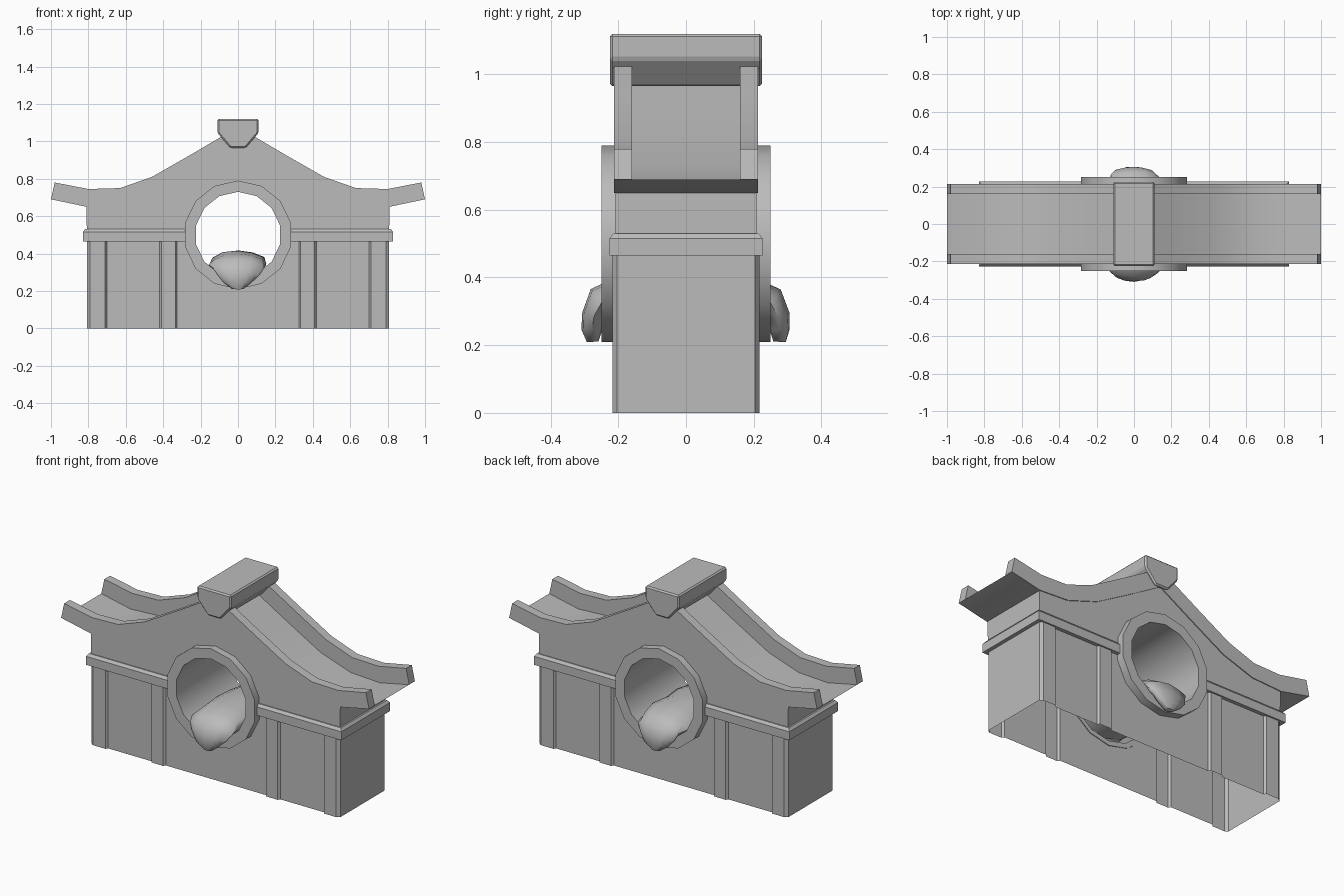
import bpy, bmesh, math, random
from mathutils import Vector

random.seed(4)
if "Cube" in bpy.data.objects:
    bpy.data.objects.remove(bpy.data.objects["Cube"])

stone = bpy.data.materials.new("grey stone")
stone.use_nodes = True
GREY = (0.5, 0.5, 0.5, 1)
stone.diffuse_color = GREY
stone.node_tree.nodes["Principled BSDF"].inputs["Base Color"].default_value = GREY

HOLE_Z = 0.5


def finish(name, bm):
    bmesh.ops.recalc_face_normals(bm, faces=bm.faces)
    mesh = bpy.data.meshes.new(name)
    bm.to_mesh(mesh)
    bm.free()
    mesh.materials.append(stone)
    obj = bpy.data.objects.new(name, mesh)
    bpy.context.collection.objects.link(obj)
    return obj


def loft(rings, closed=True, caps=True):
    """Skin a row of point rings into a surface."""
    bm = bmesh.new()
    rows = [[bm.verts.new(p) for p in ring] for ring in rings]
    n = len(rows[0])
    for a, b in zip(rows, rows[1:]):
        for i in range(n if closed else n - 1):
            j = (i + 1) % n
            bm.faces.new((a[i], a[j], b[j], b[i]))
    if caps:
        bm.faces.new(rows[0])
        bm.faces.new(rows[-1])
    return bm


def smooth(obj, angle=32):
    bpy.ops.object.select_all(action="DESELECT")
    bpy.context.view_layer.objects.active = obj
    obj.select_set(True)
    bpy.ops.object.shade_smooth_by_angle(angle=math.radians(angle))


def circle(radius, y, sides=14):
    return [(radius * math.sin(2 * math.pi * i / sides), y,
             HOLE_Z + radius * math.cos(2 * math.pi * i / sides)) for i in range(sides)]


def cut_hole(obj):
    """Cut the round opening, then leave only the outer skin."""
    cutter = finish("opening_cutter", loft([circle(0.26, -1), circle(0.26, 1)]))
    cutter.hide_render = True
    mod = obj.modifiers.new("opening", "BOOLEAN")
    mod.operation, mod.solver, mod.object = "DIFFERENCE", "EXACT", cutter
    bpy.context.view_layer.objects.active = obj
    bpy.ops.object.modifier_apply(modifier=mod.name)
    bpy.data.objects.remove(cutter)
    bm = bmesh.new()
    bm.from_mesh(obj.data)
    bm.normal_update()
    drop = []
    for f in bm.faces:
        c = f.calc_center_median()
        near = math.hypot(c.x, c.z - HOLE_Z) < 0.27
        if abs(f.normal.y) < 0.5 and (near or abs(f.normal.z) > 0.3):
            drop.append(f)
    bmesh.ops.delete(bm, geom=drop, context="FACES")
    bm.to_mesh(obj.data)
    bm.free()


# Lower wall with shallow pilasters, open underneath
FLAT, RAISED = 0.204, 0.217
quarter = [(0.325, FLAT), (0.335, RAISED), (0.41, RAISED), (0.42, FLAT),
           (0.70, FLAT), (0.71, RAISED), (0.79, RAISED), (0.808, FLAT)]
half = quarter + [(x, -y) for x, y in reversed(quarter)]
plan = half + [(-x, -y) for x, y in half]
wall = finish("lower_wall", loft([[(x, y, z) for x, y in plan] for z in (0, HOLE_Z)]))
cut_hole(wall)

# Roof curves, from the ridge out to the eave
upper = [(0, 1.075), (0.08, 1.03), (0.25, 0.93), (0.46, 0.81),
         (0.63, 0.75), (0.80, 0.745), (0.98, 0.78)]
lower = [(0, 0.97), (0.035, 0.95), (0.205, 0.85), (0.425, 0.725),
         (0.62, 0.66), (0.81, 0.65), (1.0, 0.69)]


def both(curve):
    return [(-x, z) for x, z in reversed(curve[1:])] + curve


# Gable wall under the roof
outline = [(-0.808, HOLE_Z)] + both(lower[:-1]) + [(0.808, HOLE_Z)]
gable = finish("gable_wall", loft([[(x, y, z) for x, z in outline] for y in (-0.208, 0.208)]))
cut_hole(gable)

# Sunken roof pan and the raised curbs on its two edges
pan = finish("roof_pan", loft([[(x, -0.2, z), (x, 0.2, z)] for x, z in both(lower)],
                              closed=False, caps=False))
smooth(pan)
for side, label in ((-1, "front"), (1, "back")):
    rings = []
    for (xt, zt), (xb, zb) in zip(both(upper), both(lower)):
        inner, outer = side * 0.16, side * 0.213
        rings.append([(xt, inner, zt), (xt, outer, zt), (xb, outer, zb), (xb, inner, zb)])
    smooth(finish(label + "_roof_curb", loft(rings)))

# Ridge cap
cap_half = [(0.11, 1.12), (0.11, 1.045), (0.042, 0.965)]
cap_outline = cap_half + [(-x, z) for x, z in reversed(cap_half)]
cap = finish("ridge_cap", loft([[(x, y, z) for x, z in cap_outline] for y in (-0.225, 0.225)]))
bevel = cap.modifiers.new("edge", "BEVEL")
bevel.width, bevel.segments = 0.008, 1

# Cornice band, interrupted at the round opening
bands = [(0, 0.465), (0.022, 0.465), (0.022, 0.515), (0.01, 0.53), (0, 0.53)]
rings = []
for d, z in bands:
    hx, hy = 0.808 + d, FLAT + d
    rings.append([(hx, hy, z), (-hx, hy, z), (-hx, -hy, z), (hx, -hy, z)])
bm = loft(rings, caps=False)
for x in (-0.26, 0.26):
    bmesh.ops.bisect_plane(bm, geom=bm.verts[:] + bm.edges[:] + bm.faces[:],
                           plane_co=(x, 0, 0), plane_no=(1, 0, 0))
middle = [f for f in bm.faces if abs(f.calc_center_median().x) < 0.25]
bmesh.ops.delete(bm, geom=middle, context="FACES")
finish("cornice", bm)

# Round frame lining the opening
frame = [(0.29, -0.2), (0.29, -0.25), (0.23, -0.25), (0.23, 0.25), (0.29, 0.25), (0.29, 0.2)]
smooth(finish("round_frame", loft([circle(r, y) for r, y in frame], caps=False)))

# Rock draped over the sill: y, z, half width, half thickness
stations = [(0, 0.34, 0.15, 0.075), (0.11, 0.345, 0.155, 0.07), (0.2, 0.34, 0.15, 0.06),
            (0.25, 0.325, 0.135, 0.05), (0.272, 0.285, 0.11, 0.036),
            (0.278, 0.245, 0.075, 0.03), (0.276, 0.21, 0.03, 0.018)]
path = [(-y, z, w, t) for y, z, w, t in reversed(stations[1:])] + stations
rings = []
for i, (y, z, w, t) in enumerate(path):
    before, after = path[max(i - 1, 0)], path[min(i + 1, len(path) - 1)]
    along = Vector((0, after[0] - before[0], after[1] - before[1])).normalized()
    up = Vector((1, 0, 0)).cross(along)
    ring = []
    for k in range(12):
        a = 2 * math.pi * k / 12
        r = random.uniform(0.93, 1.05)
        ring.append(Vector((w * r * math.cos(a), y, z)) + up * t * r * math.sin(a))
    rings.append(ring)
smooth(finish("sill_rock", loft(rings)), 50)
